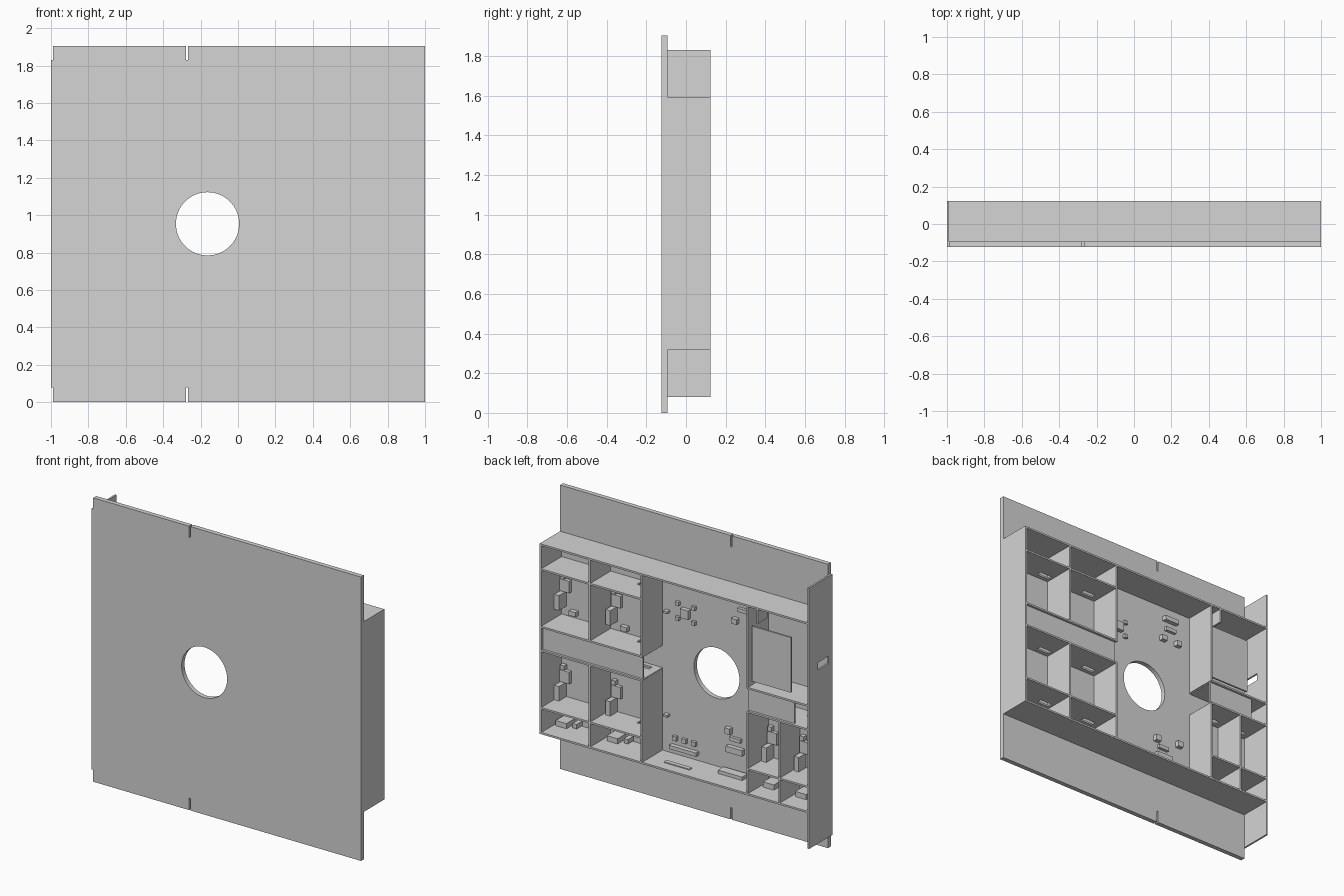
import bpy, bmesh, math
from mathutils import Matrix

if "Cube" in bpy.data.objects:
    bpy.data.objects.remove(bpy.data.objects["Cube"])

TONE = (0.66, 0.66, 0.66, 1)
grey = bpy.data.materials.new("light_grey")
grey.use_nodes = True
grey.diffuse_color = TONE
grey.node_tree.nodes["Principled BSDF"].inputs["Base Color"].default_value = TONE

FRONT, BASE, RIM = -0.124, -0.093, 0.123   # depth of face, plate back, frame rim
MID = 0.957                                # mirror height of the shelving
T = 0.012                                  # sheet thickness
BOTTOM, TOP = 0.318, 1.595


def boxes(name, spans):
    """One object from axis-aligned boxes given as (x0, x1, y0, y1, z0, z1)."""
    bm = bmesh.new()
    for x0, x1, y0, y1, z0, z1 in spans:
        m = Matrix.Translation(((x0 + x1) / 2, (y0 + y1) / 2, (z0 + z1) / 2))
        bmesh.ops.create_cube(bm, size=1, matrix=m @ Matrix.Diagonal((x1 - x0, y1 - y0, z1 - z0, 1)))
    mesh = bpy.data.meshes.new(name)
    bm.to_mesh(mesh)
    bm.free()
    mesh.materials.append(grey)
    ob = bpy.data.objects.new(name, mesh)
    bpy.context.collection.objects.link(ob)
    return ob


def cut(ob, cutter):
    """Subtract the cutter and discard it."""
    mod = ob.modifiers.new("cut", "BOOLEAN")
    mod.operation, mod.solver, mod.object = "DIFFERENCE", "EXACT", cutter
    bpy.context.view_layer.objects.active = ob
    bpy.ops.object.modifier_apply(modifier=mod.name)
    bpy.data.objects.remove(cutter)


def shelf(name, x0, x1, z):
    return boxes(name, [(x0, x1, BASE, RIM, z - T / 2, z + T / 2)])


def upright(name, x, z0, z1):
    return boxes(name, [(x - T / 2, x + T / 2, BASE, RIM, z0, z1)])


def chip(x, z, w, h, d):
    """Component span standing on the back of the plate."""
    return (x - w / 2, x + w / 2, BASE, BASE + d, z - h / 2, z + h / 2)


# Face plate with its slots and round opening
plate = boxes("face_plate", [(-1 + T, 1, FRONT, BASE, 0, 1.905)])
cut(plate, boxes("slot_cutter", [(-0.277, -0.266, -0.2, 0, a, b) for a, b in ((-0.1, 0.08), (1.83, 2))]))
bpy.ops.mesh.primitive_cylinder_add(vertices=64, radius=0.169, depth=0.3,
                                    location=(-0.163, -0.11, 0.954), rotation=(math.pi / 2, 0, 0))
hole = bpy.context.object
hole.data.materials.append(grey)
cut(plate, hole)

# Outer frame
side = boxes("right_side_wall", [(-1, -1 + T, FRONT, RIM, 0.08, 1.83)])
cut(side, boxes("port_cutter", [(-1.1, -0.9, -0.085, 0.03, 1.245, 1.295)]))
upright("left_side_wall", 1 - T / 2, BOTTOM, TOP)
shelf("bottom_wall", -1 + T, 1 - T, BOTTOM + T / 2)
shelf("top_wall", -1 + T, 1 - T, TOP - T / 2)

# Uprights and shelves, mirrored about the middle channel
CH, SH = 0.08, 0.465        # channel and shelf offsets from the middle
for sign, label in ((1, "upper"), (-1, "lower")):
    outer = TOP if sign > 0 else BOTTOM
    z0, z1 = sorted((MID + sign * CH, outer))
    for x in (0.245, 0.63):
        upright(label + "_left_divider", x, z0, z1)
    for off in (CH, SH):
        z = MID + sign * off
        s = shelf(label + "_left_shelf", 0.24, 1 - T, z)
        cut(s, boxes("slot_cutter", [(x - 0.045, x + 0.045, -0.065, -0.03, z - 0.1, z + 0.1)
                                     for x in (0.34, 0.70)]))
    rs = shelf(label + "_right_shelf", -1 + T, -0.54, MID + sign * CH)
    if sign < 0:
        z = MID - CH
        cut(rs, boxes("slot_cutter", [(x - 0.035, x + 0.035, -0.065, -0.03, z - 0.1, z + 0.1)
                                      for x in (-0.69, -0.91)]))
    upright(label + "_right_inner_wall", -0.54, z0, z1)
upright("lower_right_divider", -0.777, BOTTOM, MID - CH)
shelf("lower_right_cell_shelf", -1 + T, -0.54, MID - SH)

# Channel covers and the flat board in the upper right bay
boxes("left_channel_cover", [(0.245, 1 - T, 0.095, 0.107, MID - CH, MID + CH)])
boxes("right_channel_cover", [(-0.88, -0.54, 0.095, 0.107, MID - CH, MID + CH)])
boxes("bay_board", [(-0.85, -0.56, 0.09, 0.102, 1.08, 1.45)])
boxes("bay_bracket", [(-0.62, -0.608, 0.02, RIM, 1.49, TOP)])

# Components repeated in every bay
parts = []
for x, base in ((0.95, 0.64), (0.95, 1.25), (0.57, 0.64), (0.57, 1.25), (-0.59, 0.64), (-0.83, 0.64)):
    parts += [chip(x, base, 0.07, 0.08, 0.025), chip(x + 0.015, base + 0.06, 0.03, 0.03, 0.03),
              chip(x + 0.02, base - 0.095, 0.035, 0.10, 0.08),
              chip(x - 0.06, base - 0.17, 0.05, 0.03, 0.03)]
    if base < 1:
        parts += [chip(x - 0.02, 0.35, 0.08, 0.035, 0.09), chip(x - 0.1, 0.35, 0.03, 0.03, 0.06)]
boxes("bay_components", parts)

# Components on the open middle area
parts = [chip(0.06, 1.30, 0.06, 0.06, 0.03), chip(-0.37, 1.50, 0.11, 0.03, 0.03),
         chip(-0.37, 1.43, 0.08, 0.025, 0.02), chip(-0.44, 0.62, 0.04, 0.04, 0.03),
         chip(-0.26, 0.60, 0.04, 0.04, 0.03), chip(-0.31, 0.48, 0.12, 0.04, 0.03),
         chip(-0.31, 0.55, 0.08, 0.025, 0.02), chip(0.07, 0.38, 0.2, 0.025, 0.03)]
for dx in (-0.07, 0, 0.07):
    parts.append(chip(0.07 + dx, 0.44, 0.03, 0.03, 0.02))
for dx in (-0.06, 0.06):
    parts += [chip(0.06 + dx, z, 0.025, 0.025, 0.02) for z in (1.25, 1.35)]
    parts.append(chip(-0.37 + dx, 1.35, 0.04, 0.035, 0.03))
parts += [chip(0.2, z, 0.03, 0.015, 0.03) for z in (0.58, 1.275)]
boxes("middle_components", parts)
boxes("bottom_connectors", [(-0.41, -0.23, -0.07, -0.01, BOTTOM + T, BOTTOM + 0.035),
                            (-0.06, 0.13, 0.02, 0.05, BOTTOM + T, BOTTOM + 0.018)])
